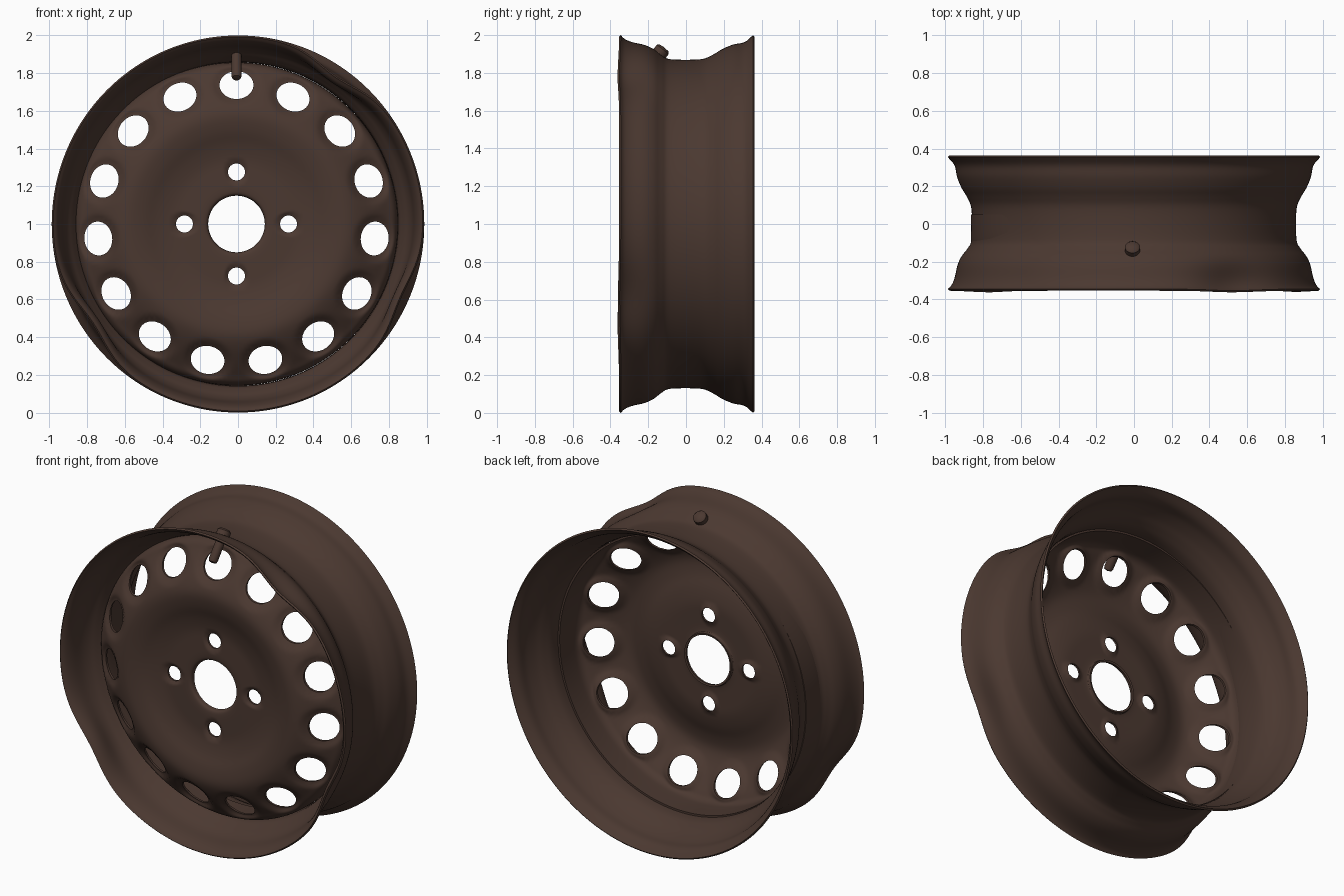
import bpy, bmesh, math
from mathutils import Vector, Matrix

if "Cube" in bpy.data.objects:
    bpy.data.objects.remove(bpy.data.objects["Cube"])

steel = bpy.data.materials.new("dark_brown_steel")
steel.diffuse_color = (0.07, 0.04, 0.03, 1)
steel.use_nodes = True
steel.node_tree.nodes["Principled BSDF"].inputs["Base Color"].default_value = steel.diffuse_color
CX, CZ = -0.008, 1.0          # hub centre


def smooth_curve(pts, n=4):
    """Catmull-Rom through 2D points"""
    p = [Vector(q) for q in pts]
    p = [2 * p[0] - p[1]] + p + [2 * p[-1] - p[-2]]
    out = []
    for i in range(1, len(p) - 2):
        a, b, c, d = p[i - 1:i + 3]
        for k in range(n):
            t = k / n
            out.append(0.5 * (2 * b + (c - a) * t + (2 * a - 5 * b + 4 * c - d) * t * t
                              + (3 * b - a - 3 * c + d) * t ** 3))
    out.append(p[-2])
    return out


def sheet(curve, thick):
    """closed loop: the curve and its offset on the left-hand side"""
    back = []
    for i, p in enumerate(curve):
        t = (curve[min(i + 1, len(curve) - 1)] - curve[max(i - 1, 0)]).normalized()
        back.append(p + Vector((-t.y, t.x)) * thick)
    return curve + back[::-1]


def finish(name, bm):
    bmesh.ops.recalc_face_normals(bm, faces=bm.faces)
    me = bpy.data.meshes.new(name)
    bm.to_mesh(me)
    bm.free()
    me.materials.append(steel)
    ob = bpy.data.objects.new(name, me)
    bpy.context.collection.objects.link(ob)
    return ob


def smooth(ob, deg=40):
    bpy.ops.object.select_all(action='DESELECT')
    ob.select_set(True)
    bpy.context.view_layer.objects.active = ob
    bpy.ops.object.shade_smooth_by_angle(angle=math.radians(deg))


def revolve(loop, seg, place):
    """loop of (r, y), spun round the y axis; place() maps r, y, angle to a point"""
    bm = bmesh.new()
    rings = [[bm.verts.new(place(p.x, p.y, 2 * math.pi * k / seg)) for p in loop]
             for k in range(seg)]
    n = len(loop)
    for k in range(seg):
        a, b = rings[k], rings[(k + 1) % seg]
        for i in range(n):
            j = (i + 1) % n
            bm.faces.new((a[i], a[j], b[j], b[i]))
    return bm


def step(t):
    t = max(0.0, min(1.0, t))
    return t * t * (3 - 2 * t)


# Rim barrel with bent front lip: (angle, width, depth)
DENTS = [(214, 13, 0.055), (56, 12, 0.055), (-24, 12, 0.04)]


def rim_point(r, y, a):
    w = step((-0.12 - y) / 0.22)
    g = 0
    for ang, wid, dep in DENTS:
        d = (math.degrees(a) - ang + 180) % 360 - 180
        g += dep * math.exp(-(d / wid) ** 2)
    r -= g * w
    y -= 0.15 * g * w
    return (0.988 * r * math.cos(a), y, CZ + r * math.sin(a))


rim_profile = [(1.0, -0.345), (0.98, -0.325), (0.963, -0.285), (0.947, -0.217),
               (0.925, -0.17), (0.894, -0.13), (0.872, -0.08), (0.872, 0.075),
               (0.895, 0.14), (0.925, 0.19), (0.95, 0.25), (0.963, 0.31), (1.0, 0.355)]
smooth(finish("rim_barrel", revolve(sheet(smooth_curve(rim_profile), 0.012), 192, rim_point)))

# Holes: (angle, distance, radial radius, tangential radius, lip depth)
HOLES = [(math.radians(90 + 24 * k), 0.737, 0.074, 0.09, 0.022) for k in range(15)]
HOLES += [(math.radians(90 * k), 0.276, 0.045, 0.045, 0.014) for k in range(4)]


# Pressed disc, dished round each hole
def disc_point(r, y, a):
    x, z = r * math.cos(a), r * math.sin(a)
    if r < 0.85:
        for ang, dist, rr, rt, lip in HOLES:
            c, s = math.cos(ang), math.sin(ang)
            e = math.hypot((x * c + z * s - dist) / rr, (z * c - x * s) / rt)
            y += lip * step((1.5 - e) / 0.5)
    return (x + CX, y, z + CZ)


disc_profile = [(0.15, -0.205), (0.158, -0.228), (0.19, -0.235), (0.26, -0.235),
                (0.34, -0.236), (0.42, -0.252), (0.5, -0.278), (0.58, -0.288),
                (0.65, -0.266), (0.735, -0.215), (0.8, -0.168), (0.835, -0.143),
                (0.853, -0.11), (0.857, -0.06), (0.857, 0.05)]
disc = finish("wheel_disc", revolve(sheet(smooth_curve(disc_profile), 0.012), 240, disc_point))

# Cut the vent and bolt holes
bm = bmesh.new()
for ang, dist, rr, rt, lip in HOLES:
    m = (Matrix.Translation((CX + dist * math.cos(ang), -0.2, CZ + dist * math.sin(ang)))
         @ Matrix.Rotation(-ang, 4, 'Y') @ Matrix.Diagonal((rr, 1, rt, 1))
         @ Matrix.Rotation(math.pi / 2, 4, 'X'))
    bmesh.ops.create_cone(bm, cap_ends=True, segments=40, radius1=1, radius2=1,
                          depth=0.4, matrix=m)
cutter = finish("hole_cutter", bm)
cutter.hide_render = True
mod = disc.modifiers.new("holes", 'BOOLEAN')
mod.operation = 'DIFFERENCE'
mod.solver = 'EXACT'
mod.object = cutter
bpy.context.view_layer.update()
cut = bpy.data.meshes.new_from_object(disc.evaluated_get(bpy.context.evaluated_depsgraph_get()))
disc.modifiers.clear()
disc.data = cut
bpy.data.objects.remove(cutter)
smooth(disc)

# Valve: wide head outside the barrel, rounded stem inside
stem = [(0, 0.025), (0.03, 0.022), (0.04, 0.012), (0.04, -0.02), (0.027, -0.026),
        (0.027, -0.165), (0.022, -0.178), (0, -0.184)]
axis = Vector((0, 0.62, 0.785))
rot = axis.to_track_quat('Z', 'X').to_matrix()
base = Vector((CX, -0.13, 1.915))
bm = bmesh.new()
line = [bm.verts.new(base + rot @ Vector((r, 0, h))) for r, h in stem]
edges = [bm.edges.new(e) for e in zip(line, line[1:])]
bmesh.ops.spin(bm, geom=line + edges, cent=base, axis=axis, angle=2 * math.pi, steps=24)
bmesh.ops.remove_doubles(bm, verts=bm.verts, dist=0.0005)
smooth(finish("valve_stem", bm))
